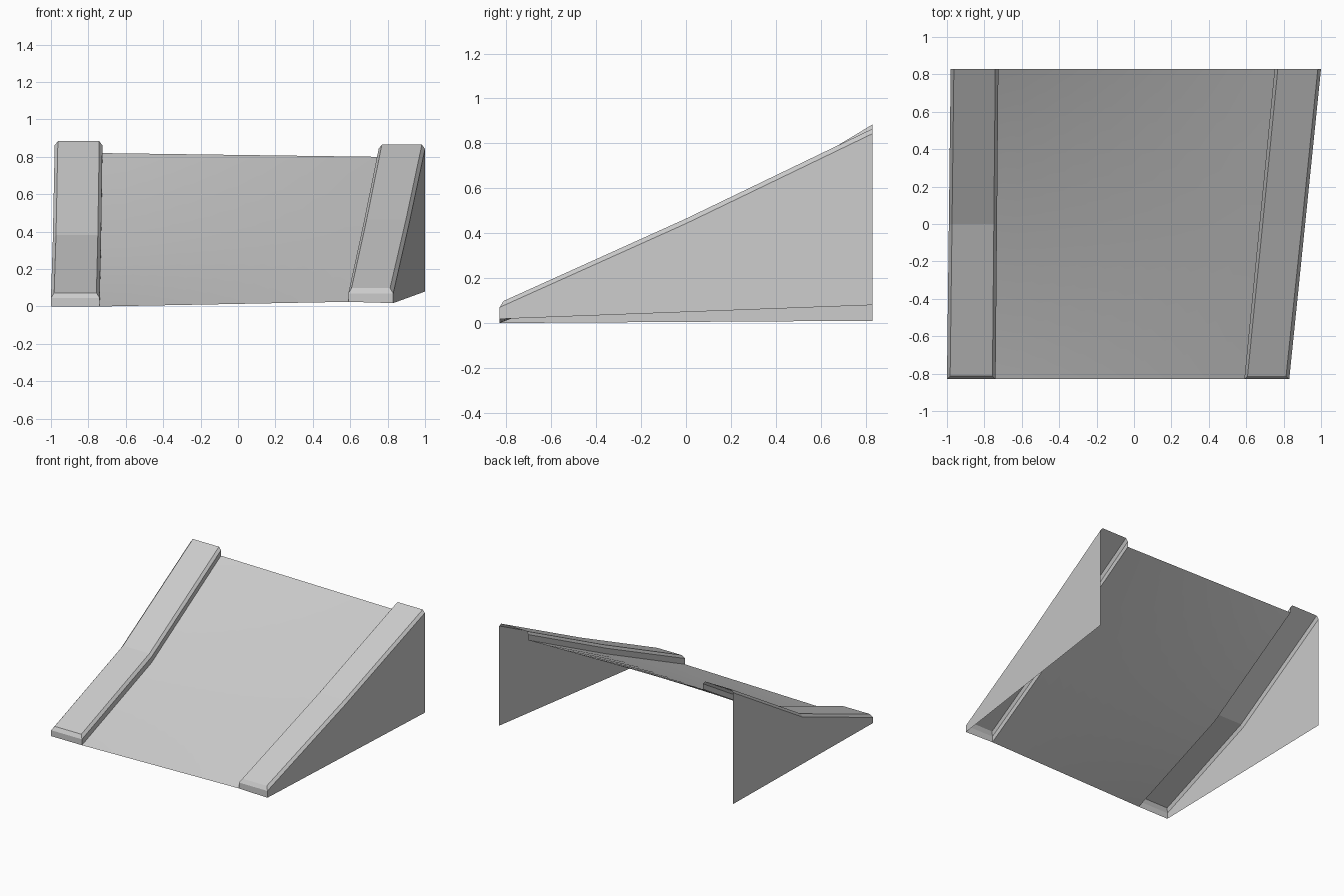
import bpy
import bmesh
from mathutils import Vector

old = bpy.data.objects.get("Cube")
if old:
    bpy.data.objects.remove(old, do_unlink=True)

HALF = 0.83            # half depth of the ramp
BEVEL = 0.017          # chamfer width
LIFT = 0.022           # chamfer height
STATIONS = (-HALF, 0.0, HALF)

grey = bpy.data.materials.new("plain grey")
grey.use_nodes = True
grey.diffuse_color = (0.6, 0.6, 0.6, 1)
grey.node_tree.nodes["Principled BSDF"].inputs["Base Color"].default_value = (0.6, 0.6, 0.6, 1)


def finish(bm, name):
    mesh = bpy.data.meshes.new(name)
    bm.to_mesh(mesh)
    bm.free()
    mesh.materials.append(grey)
    obj = bpy.data.objects.new(name, mesh)
    bpy.context.collection.objects.link(obj)
    return obj


def loft(bm, rows):
    """Skin neighbouring rows of points; returns the vertex rows."""
    grid = [[bm.verts.new(p) for p in row] for row in rows]
    for a, b in zip(grid, grid[1:]):
        for i in range(len(a) - 1):
            bm.faces.new((a[i], b[i], b[i + 1], a[i + 1]))
    return grid


def along(front, back):
    return (front, (front + back) / 2, back)


def rail(name, outer, inner, shoulder, outer_foot, inner_foot):
    """Open-bottomed rail: side wall, chamfered cap, inner lip, front end."""
    side = 1 if outer[0] > inner[0] else -1
    rows = []
    for i, y in enumerate(STATIONS):
        xo, xi, z = outer[i], inner[i], shoulder[i]
        front = i == 0
        y_top = y + BEVEL if front else y
        z_top = z + LIFT + (0.006 if front else 0)
        rows.append([
            (xo, y, outer_foot[i]), (xo, y, z),
            (xo - side * BEVEL, y_top, z_top),
            (xi + side * BEVEL, y_top, z_top),
            (xi, y, z), (xi, y, inner_foot[i]),
        ])
    bm = bmesh.new()
    end = loft(bm, rows)[0]
    bm.faces.new((end[1], end[2], end[3], end[4]))
    bm.faces.new((end[0], end[1], end[4], end[5]))
    bmesh.ops.recalc_face_normals(bm, faces=bm.faces)
    # Keep the skin facing outward
    bm.faces.ensure_lookup_table()
    if bm.faces[2].normal.z < 0:
        bmesh.ops.reverse_faces(bm, faces=bm.faces)
    finish(bm, name)


# Rail edges; the deck shares their inner feet
right_inner = along(-0.74, -0.725)
left_inner = along(0.59, 0.752)
right_deck = (0.0, 0.315, 0.82)
left_deck = (0.025, 0.40, 0.80)

rail("right_rail", along(-1.0, -0.98), right_inner,
     (0.045, 0.36, 0.862), along(0.0, 0.01), right_deck)
rail("left_rail", along(0.83, 1.0), left_inner,
     (0.07, 0.443, 0.843), along(0.018, 0.08), left_deck)

# Twisted sloping deck between the rails
COLUMNS = 12
deck_rows = []
for i, y in enumerate(STATIONS):
    a = Vector((right_inner[i], y, right_deck[i]))
    b = Vector((left_inner[i], y, left_deck[i]))
    deck_rows.append([a.lerp(b, k / COLUMNS) for k in range(COLUMNS + 1)])
bm = bmesh.new()
loft(bm, deck_rows)
bm.normal_update()
for face in bm.faces:
    if face.normal.z < 0:
        face.normal_flip()
    face.smooth = True
finish(bm, "ramp_deck")
